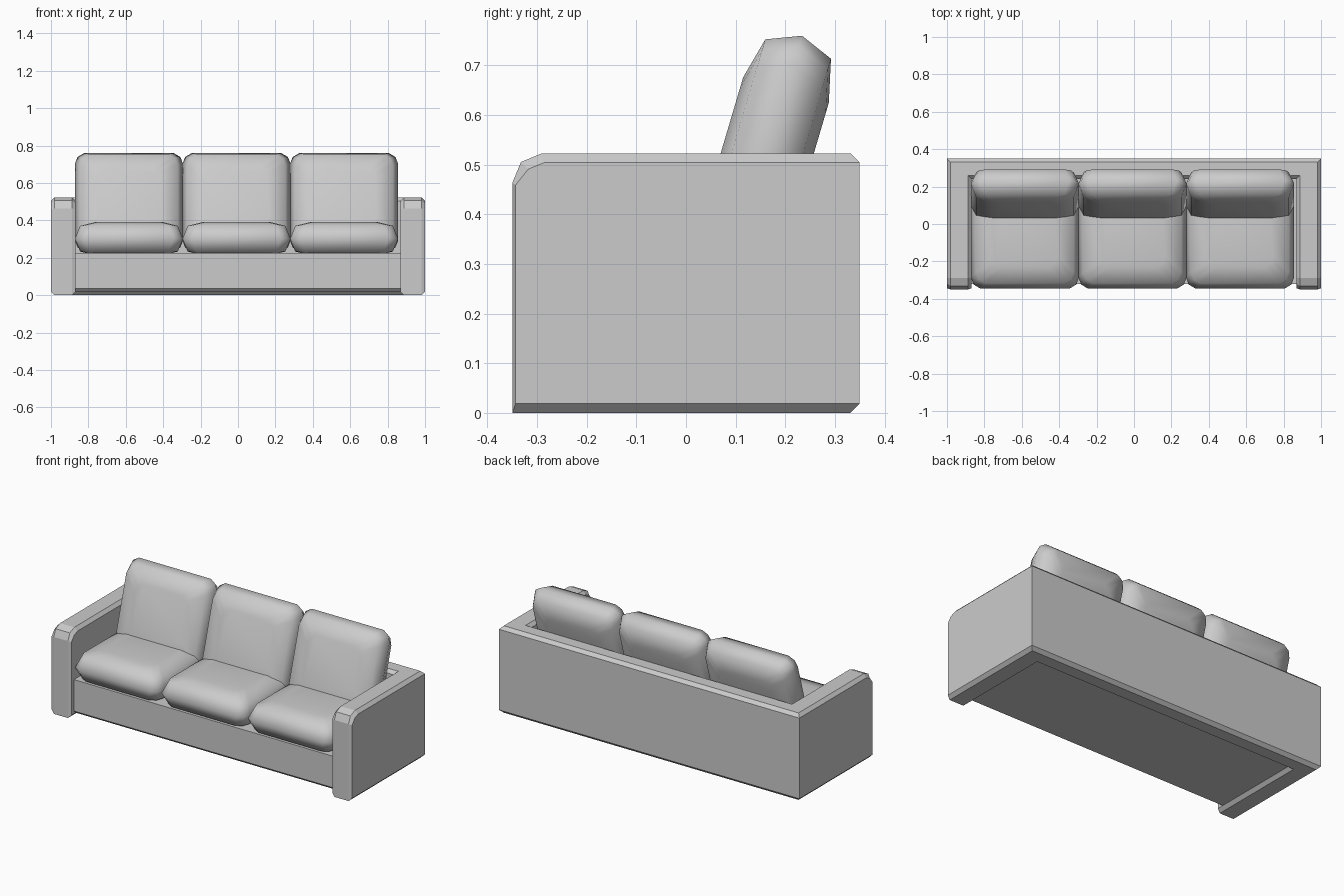
import bpy, bmesh, math
from mathutils import Vector

cube = bpy.data.objects.get("Cube")
if cube:
    bpy.data.objects.remove(cube, do_unlink=True)

# One plain fabric for everything
fabric = bpy.data.materials.new("light grey fabric")
fabric.use_nodes = True
GREY = (0.6, 0.6, 0.6, 1)
fabric.diffuse_color = GREY
fabric.node_tree.nodes["Principled BSDF"].inputs["Base Color"].default_value = GREY


def finish(name, bm, smooth=False):
    bmesh.ops.recalc_face_normals(bm, faces=bm.faces)
    mesh = bpy.data.meshes.new(name)
    bm.to_mesh(mesh)
    bm.free()
    mesh.materials.append(fabric)
    for p in mesh.polygons:
        p.use_smooth = smooth
    obj = bpy.data.objects.new(name, mesh)
    bpy.context.collection.objects.link(obj)
    return obj


def extrude_outline(points, bottom, top):
    bm = bmesh.new()
    face = bm.faces.new([bm.verts.new((x, y, bottom)) for x, y in points])
    out = bmesh.ops.extrude_face_region(bm, geom=[face])["geom"]
    moved = [v for v in out if isinstance(v, bmesh.types.BMVert)]
    bmesh.ops.translate(bm, verts=moved, vec=(0, 0, top - bottom))
    bmesh.ops.recalc_face_normals(bm, faces=bm.faces)
    return bm


def along(edge, axis):
    d = edge.verts[1].co - edge.verts[0].co
    return abs(d.normalized()[axis]) > 0.99


def middle(edge):
    return (edge.verts[0].co + edge.verts[1].co) / 2


# Arms and back: one U-shaped frame
INNER, BACK, FRONT, TOP = 0.868, 0.24, -0.35, 0.523
half = [(INNER, BACK), (INNER, FRONT), (1, FRONT), (1, 0.35)]
outline = half + [(-x, y) for x, y in reversed(half)]
bm = extrude_outline(outline, 0, TOP)

# Rounded upper front of each arm
nose = [e for e in bm.edges if along(e, 0) and middle(e).y < -0.3 and middle(e).z > 0.4]
bmesh.ops.bevel(bm, geom=nose, offset=0.06, segments=2, profile=0.5, affect='EDGES')

# Chamfer the remaining rims, keeping the rear upright corners sharp
rims = [e for e in bm.edges
        if e.calc_face_angle(0) > 1
        and not (along(e, 0) and middle(e).y < -0.2)
        and not (along(e, 2) and middle(e).y > -0.3)]
bmesh.ops.bevel(bm, geom=rims, offset=0.019, segments=1, affect='EDGES')
for v in bm.verts:
    if -0.34 < v.co.y < -0.32 and v.co.z < 0.47:
        v.co.y = -0.343
finish("arm_and_back_frame", bm)

# Seat base between the arms
bm = extrude_outline([(-0.88, -0.32), (0.88, -0.32), (0.88, 0.26), (-0.88, 0.26)], 0.02, 0.225)
lip = [e for e in bm.edges if along(e, 0) and middle(e).y < -0.3 and middle(e).z < 0.1]
bmesh.ops.bevel(bm, geom=lip, offset=0.016, segments=1, affect='EDGES')
finish("seat_base", bm)


def cushion(name, location, tilt):
    """Stacked rounded outlines: full in the middle, pulled in towards both faces."""
    bm = bmesh.new()
    rings = []
    for height, inset in ((-0.09, 0.114), (-0.069, 0.028), (0, 0), (0.069, 0.028), (0.09, 0.114)):
        w, h = 0.289 - inset, 0.274 - inset
        corner = [(w, h - 0.06), (w - 0.014, h - 0.022), (w - 0.05, h)]
        ring = []
        for sx, sy in ((1, 1), (-1, 1), (-1, -1), (1, -1)):
            step = 1 if sx * sy > 0 else -1
            ring += [bm.verts.new((sx * x, sy * y, height)) for x, y in corner[::step]]
        rings.append(ring)
    for low, high in zip(rings, rings[1:]):
        for i in range(len(low)):
            j = (i + 1) % len(low)
            bm.faces.new((low[i], low[j], high[j], high[i]))
    bm.faces.new(rings[0])
    bm.faces.new(rings[-1])
    obj = finish(name, bm, smooth=True)
    obj.location = location
    obj.rotation_euler.x = tilt


# Three seat cushions and three leaning back cushions
for side, x in (("right", -0.583), ("middle", -0.008), ("left", 0.567)):
    cushion(side + "_seat_cushion", (x, -0.071, 0.302), 0)
    cushion(side + "_back_cushion", (x, 0.156, 0.497), math.radians(90 - 16.5))
